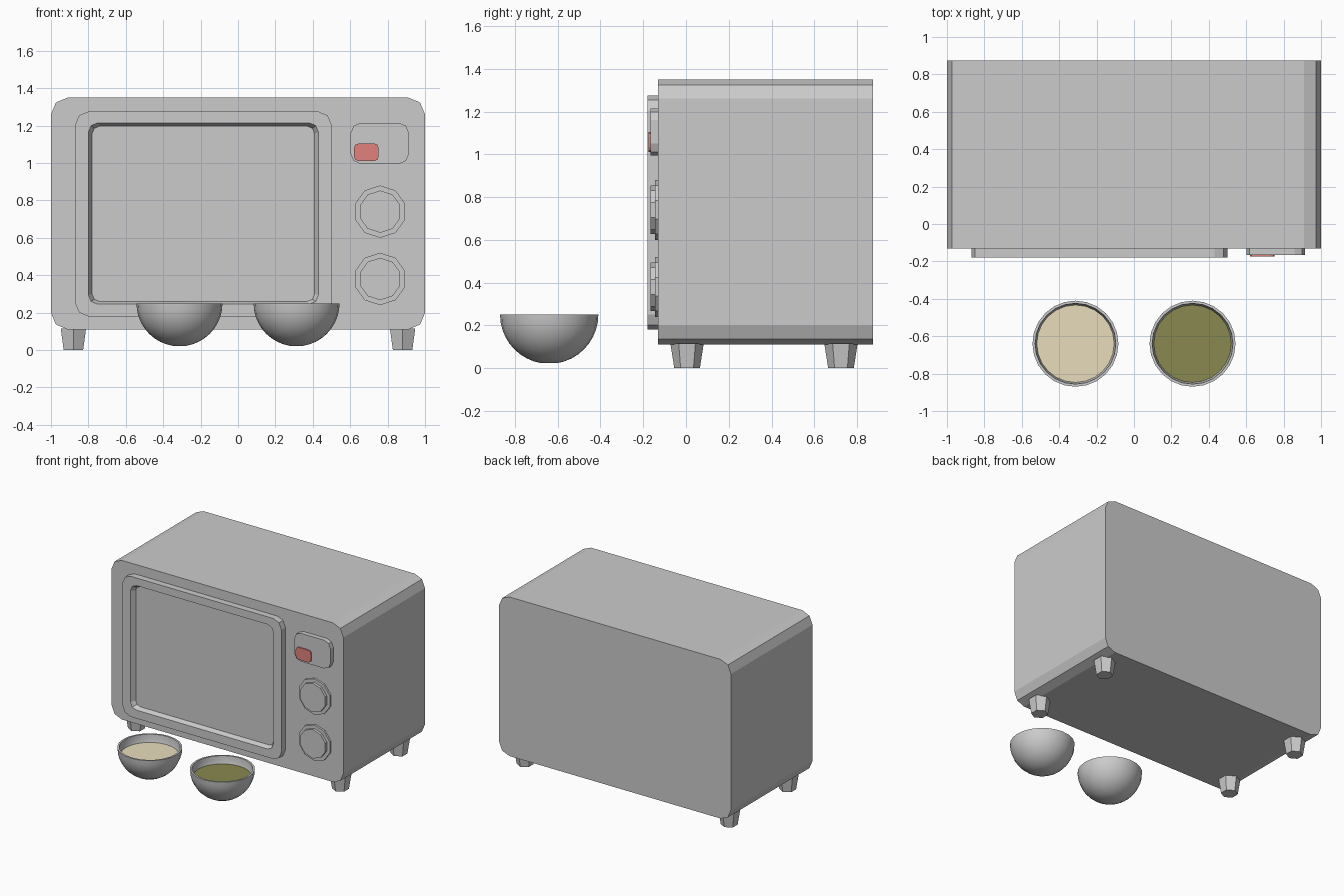
import bpy, bmesh, math
from math import sin, cos, pi

if "Cube" in bpy.data.objects:
    bpy.data.objects.remove(bpy.data.objects["Cube"])


def mat(name, rgb):
    m = bpy.data.materials.new(name)
    m.diffuse_color = (*rgb, 1)
    m.use_nodes = True
    m.node_tree.nodes["Principled BSDF"].inputs["Base Color"].default_value = m.diffuse_color
    return m


def rounded(x0, x1, z0, z1, r, y, seg=2):
    """Rounded rectangle ring in the xz plane."""
    pts = []
    corners = [(x1 - r, z1 - r), (x0 + r, z1 - r), (x0 + r, z0 + r), (x1 - r, z0 + r)]
    for i, (cx, cz) in enumerate(corners):
        for k in range(seg + 1):
            a = pi / 2 * (i + k / seg)
            pts.append((cx + r * cos(a), y, cz + r * sin(a)))
    return pts


def circle_y(x, z, r, y, n):
    return [(x + r * sin(2 * pi * k / n), y, z + r * cos(2 * pi * k / n)) for k in range(n)]


def circle_z(x, y, r, z, n):
    return [(x + r * sin(2 * pi * k / n), y + r * cos(2 * pi * k / n), z) for k in range(n)]


def loft(name, rings, material=None, smooth=False):
    """Skin a stack of rings and cap both ends."""
    bm = bmesh.new()
    loops = [[bm.verts.new(p) for p in ring] for ring in rings]
    n = len(loops[0])
    for a, b in zip(loops, loops[1:]):
        for i in range(n):
            j = (i + 1) % n
            bm.faces.new((a[i], a[j], b[j], b[i]))
    bm.faces.new(loops[0])
    bm.faces.new(loops[-1])
    bmesh.ops.recalc_face_normals(bm, faces=bm.faces)
    me = bpy.data.meshes.new(name)
    bm.to_mesh(me)
    bm.free()
    ob = bpy.data.objects.new(name, me)
    bpy.context.collection.objects.link(ob)
    if material:
        me.materials.append(material)
    if smooth:
        bpy.ops.object.select_all(action='DESELECT')
        ob.select_set(True)
        bpy.context.view_layer.objects.active = ob
        bpy.ops.object.shade_smooth_by_angle(angle=math.radians(40))
    return ob


red = mat("indicator_red", (0.75, 0.22, 0.2))
cream = mat("cream_soup", (0.8, 0.72, 0.5))
green = mat("green_soup", (0.25, 0.25, 0.08))

FRONT = -0.13

# oven body
body = (-1, 1, 0.11, 1.35, 0.09)
loft("oven_body", [rounded(*body, FRONT), rounded(*body, 0.875)])

# door with recessed window
door = (-0.87, 0.5, 0.18, 1.275, 0.07)
loft("door_frame", [
    rounded(*door, FRONT),
    rounded(*door, -0.18),
    rounded(-0.80, 0.43, 0.245, 1.215, 0.05, -0.18),
    rounded(-0.78, 0.41, 0.26, 1.197, 0.04, -0.145),
])

# display and indicator light
disp = (0.602, 0.914, 0.995, 1.215, 0.055)
loft("display_panel", [rounded(*disp, FRONT), rounded(*disp, -0.166)])
light = (0.62, 0.752, 1.01, 1.105, 0.025)
loft("indicator_light", [rounded(*light, -0.16), rounded(*light, -0.175)], red)

# knobs
for i, z in enumerate((0.74, 0.38)):
    loft(f"knob_{i + 1}", [circle_y(0.76, z, r, y, 10) for r, y in
                           ((0.14, FRONT), (0.14, -0.145), (0.113, -0.145), (0.113, -0.166))])

# tapered hexagonal feet
for sx, side in ((-1, "left"), (1, "right")):
    for y, end in ((0.005, "front"), (0.725, "back")):
        loft(f"{end}_{side}_foot", [circle_z(sx * 0.88, y, 0.06, 0, 6),
                                    circle_z(sx * 0.88, y, 0.078, 0.115, 6)])

# bowls with soup
N, R, RI, TOP, BY = 24, 0.23, 0.216, 0.25, -0.64
steps = 10
for x, soup, side in ((-0.313, cream, "left"), (0.313, green, "right")):
    angles = [pi / 2 * k / steps for k in range(1, steps + 1)]
    outer = [circle_z(x, BY, R * sin(a), TOP - R * cos(a), N) for a in angles]
    inner = [circle_z(x, BY, RI * sin(a), TOP - RI * cos(a), N) for a in reversed(angles)]
    loft(f"{side}_bowl", outer + inner, smooth=True)
    loft(f"{side}_soup", [circle_z(x, BY, 0.195, 0.175, N), circle_z(x, BY, 0.207, 0.19, N)], soup)
